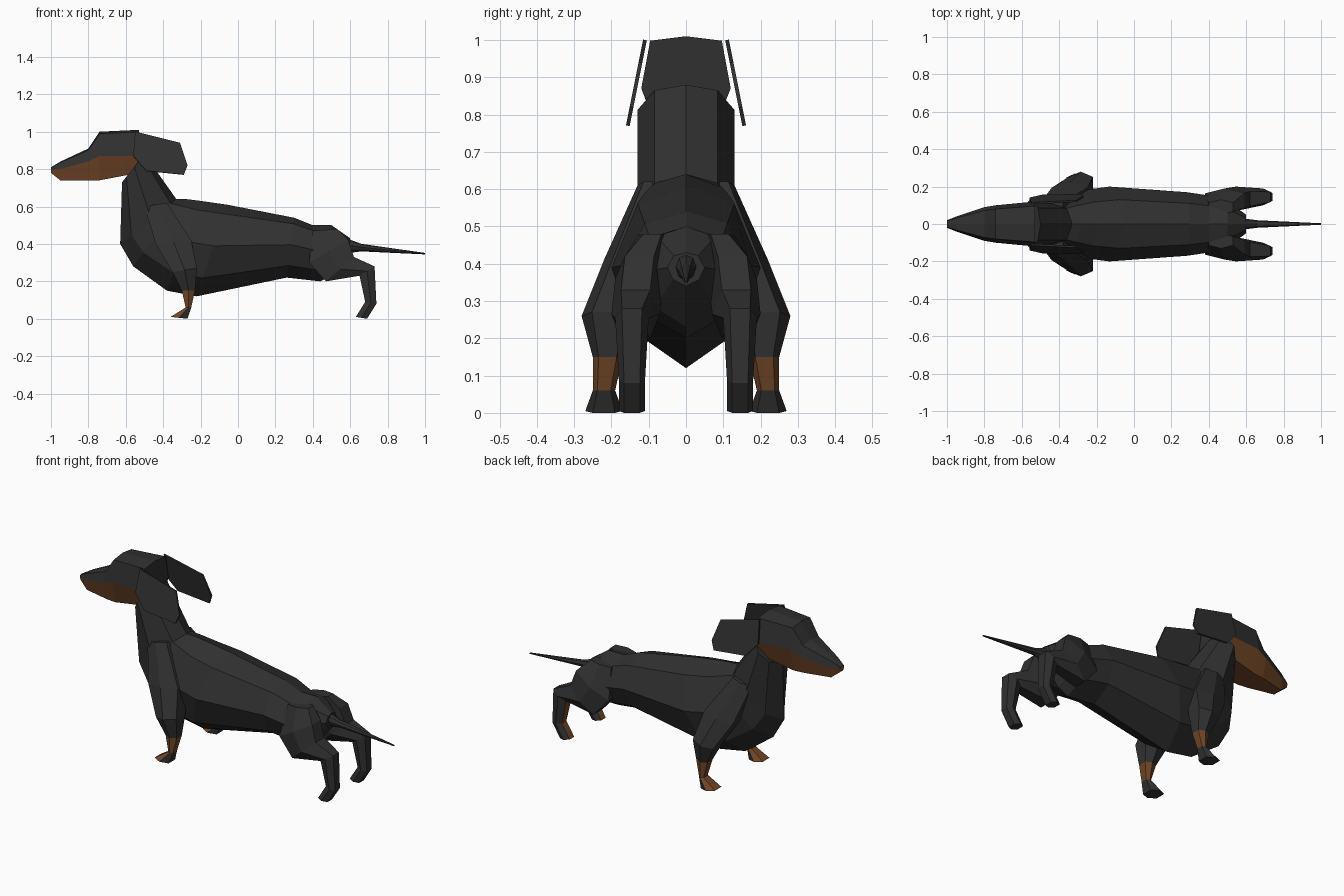
import bpy
import bmesh
from mathutils import Vector

cube = bpy.data.objects.get("Cube")
if cube:
    bpy.data.objects.remove(cube, do_unlink=True)


def material(name, red, green, blue):
    mat = bpy.data.materials.new(name)
    mat.use_nodes = True
    color = (red, green, blue, 1)
    mat.diffuse_color = color
    mat.node_tree.nodes["Principled BSDF"].inputs["Base Color"].default_value = color
    return mat


BLACK = material("black coat", .03, .03, .03)
TAN = material("tan markings", .16, .06, .02)


def finish(name, bm, is_tan=None, mirror=False):
    """Turn the mesh into a flat shaded object, coloured by rule."""
    bmesh.ops.recalc_face_normals(bm, faces=bm.faces)
    bm.normal_update()
    for face in bm.faces:
        if is_tan and is_tan(face.calc_center_median(), face.normal):
            face.material_index = 1
    mesh = bpy.data.meshes.new(name)
    bm.to_mesh(mesh)
    bm.free()
    mesh.materials.append(BLACK)
    mesh.materials.append(TAN)
    obj = bpy.data.objects.new(name, mesh)
    bpy.context.collection.objects.link(obj)
    if mirror:
        modifier = obj.modifiers.new("Mirror", "MIRROR")
        modifier.use_axis = (False, True, False)
    return obj


def loft(name, rings, is_tan=None, mirror=False):
    """Skin a list of equal sized point rings and cap both ends."""
    bm = bmesh.new()
    loops = [[bm.verts.new(point) for point in ring] for ring in rings]
    for near, far in zip(loops, loops[1:]):
        for i in range(len(near)):
            bm.faces.new((near[i - 1], near[i], far[i], far[i - 1]))
    bm.faces.new(loops[0])
    bm.faces.new(loops[-1])
    return finish(name, bm, is_tan, mirror)


def symmetric(half):
    """Close a half ring that runs from the top centre to the bottom centre."""
    other_side = [Vector((p.x, -p.y, p.z)) for p in half[-2:0:-1]]
    return half + other_side


def body_ring(top_x, top_z, bottom_x, bottom_z, width):
    """Rounded back, full flanks and a keeled belly."""
    top = Vector((top_x, 0, top_z))
    bottom = Vector((bottom_x, 0, bottom_z))
    side = Vector((0, width, 0))
    return symmetric([
        top,
        top.lerp(bottom, .1) + side * .65,
        top.lerp(bottom, .45) + side,
        top.lerp(bottom, .8) + side * .7,
        bottom,
    ])


def head_ring(x, crown, width, jaw):
    """Flat brow, widest at the cheek line, narrower at the jaw."""
    cheek = min(jaw + (crown - jaw) * .6, .87)
    return symmetric([
        Vector((x, 0, crown)),
        Vector((x, width * .8, crown - width * .1)),
        Vector((x, width, cheek)),
        Vector((x, width * .7, jaw)),
        Vector((x, 0, jaw)),
    ])


def leg_ring(front_x, front_z, back_x, back_z, inner, outer):
    """Six sided section, ridged along the inner and outer sides."""
    front = Vector((front_x, inner, front_z))
    back = Vector((back_x, inner, back_z))
    middle = front.lerp(back, .5)
    side = Vector((0, outer - inner, 0))
    return [middle, front + side * .2, front + side * .8,
            middle + side, back + side * .8, back + side * .2]


# Neck, chest, belly and rump
loft("torso_and_neck", [
    body_ring(-.5, .88, -.62, .73, .13),
    body_ring(-.33, .64, -.63, .4, .13),
    body_ring(-.28, .64, -.56, .28, .15),
    body_ring(-.2, .63, -.38, .15, .18),
    body_ring(-.06, .61, -.22, .12, .2),
    body_ring(.3, .54, .26, .22, .17),
    body_ring(.4, .5, .44, .2, .15),
    body_ring(.5, .5, .5, .23, .12),
    body_ring(.6, .43, .6, .34, .05),
])

# Tail
loft("tail", [
    body_ring(.58, .43, .58, .35, .03),
    body_ring(.66, .4, .66, .36, .02),
    body_ring(1, .352, 1, .344, .004),
])

# Head, with a tan muzzle and jaw below the cheek line
loft("head", [
    head_ring(-1, .81, .02, .78),
    head_ring(-.95, .84, .04, .74),
    head_ring(-.8, .91, .09, .74),
    head_ring(-.74, 1, .1, .74),
    head_ring(-.53, 1.01, .12, .78),
], lambda center, normal: normal.z < .1 and normal.x < .9)

# Ears: thin flaps that lean outwards as they hang
bm = bmesh.new()
flap = [(-.55, 1), (-.31, .94), (-.27, .82), (-.29, .77), (-.49, .79), (-.56, .87)]
bm.faces.new([bm.verts.new((x, .11 + (1 - z) * .2, z)) for x, z in flap])
ears = finish("ears", bm, mirror=True)
thickness = ears.modifiers.new("Thickness", "SOLIDIFY")
thickness.thickness = .01
thickness.offset = 0

# Front legs, tan on the wrists and the tops of the paws
loft("front_legs", [
    leg_ring(-.5, .6, -.38, .62, .05, .13),
    leg_ring(-.44, .4, -.25, .42, .09, .22),
    leg_ring(-.35, .25, -.22, .27, .14, .28),
    leg_ring(-.3, .15, -.23, .15, .17, .25),
    leg_ring(-.28, .06, -.25, .06, .19, .25),
    leg_ring(-.36, .01, -.27, 0, .17, .27),
], lambda center, normal: (center.z < .15 and normal.z > -.7
                           and (center.z > .06 or normal.x < .4)), mirror=True)

# Hind legs, tan down the front of the shanks
loft("hind_legs", [
    leg_ring(.4, .47, .53, .48, .05, .13),
    leg_ring(.38, .3, .59, .42, .06, .19),
    leg_ring(.47, .2, .62, .33, .07, .2),
    leg_ring(.65, .23, .73, .28, .1, .19),
    leg_ring(.68, .09, .74, .08, .11, .18),
    leg_ring(.63, .01, .69, 0, .11, .18),
], lambda center, normal: (center.z < .2 and center.x > .6
                           and normal.x < -.6), mirror=True)
